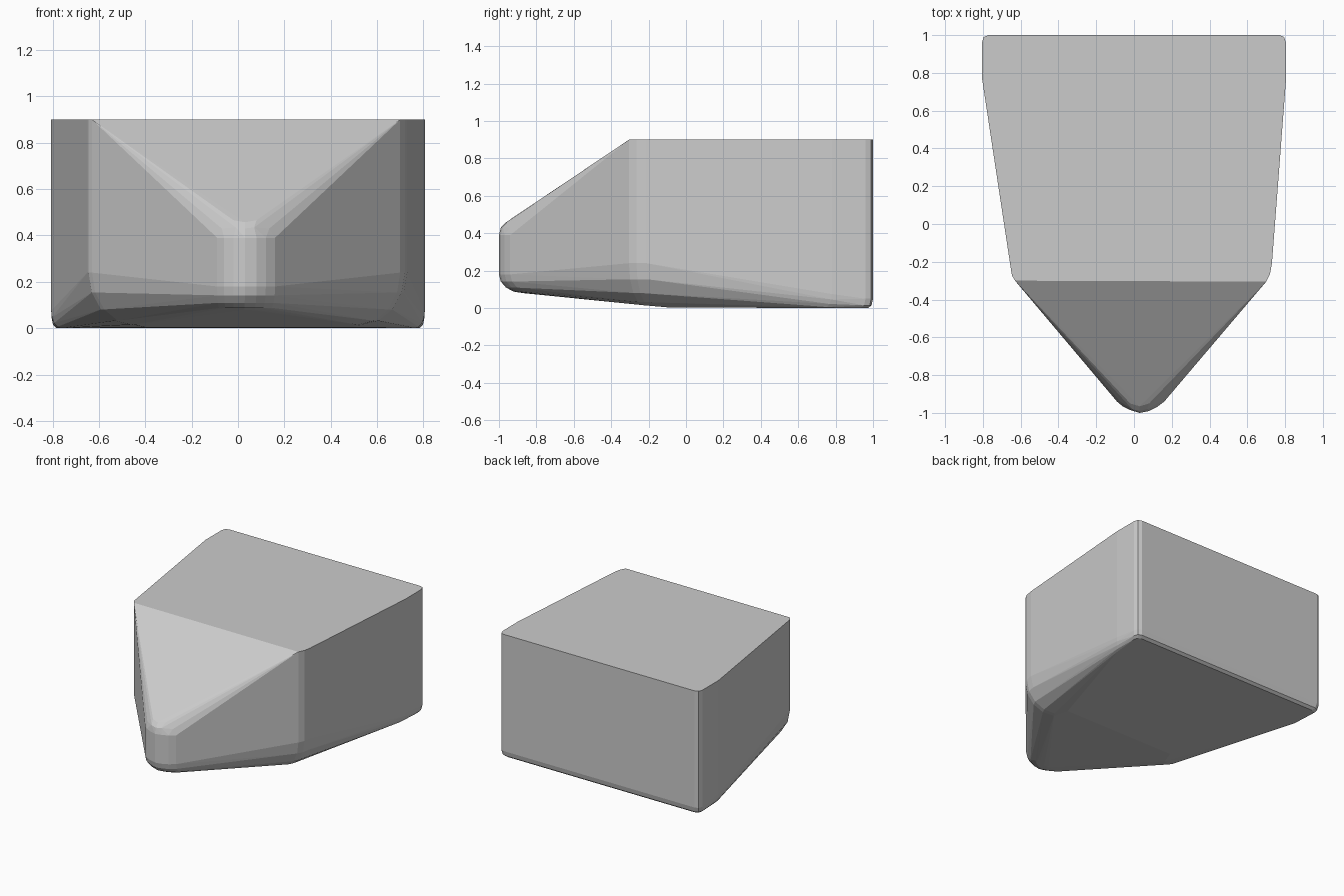
import bpy, bmesh, math

if "Cube" in bpy.data.objects:
    bpy.data.objects.remove(bpy.data.objects["Cube"])

points = []


def column(x, y, z_top, z_wall, inset, z_bottom, steps=4):
    """Vertical wall line whose foot curves inward under the body."""
    points.append((x, y, z_top))
    length = math.hypot(x, y)
    for i in range(steps + 1):
        t = i / steps * math.pi / 2
        d = inset * (1 - math.cos(t))
        z = z_bottom + (z_wall - z_bottom) * (1 - math.sin(t))
        points.append((x - x / length * d, y - y / length * d, z))


# Back corners, rounded in plan
for s in (-1, 1):
    for x, y in ((0.77, 1.0), (0.795, 0.99), (0.805, 0.96)):
        column(s * x, y, 0.9, 0.05, 0.035, 0.0, 2)
    column(s * 0.806, 0.78, 0.9, 0.075, 0.06, 0.0)

# Shoulder corners, slightly uneven left to right
for x, y in ((-0.65, -0.25), (-0.645, -0.275), (-0.63, -0.30)):
    column(x, y, 0.9, 0.24, 0.20, 0.015)
for x, y in ((0.73, -0.21), (0.72, -0.265), (0.70, -0.305)):
    column(x, y, 0.9, 0.24, 0.20, 0.015)

# Rounded nose
for x, y in ((-0.09, -0.94), (-0.06, -0.965), (-0.02, -0.985), (0.03, -1.0),
             (0.08, -0.99), (0.12, -0.97), (0.16, -0.94)):
    column(x, y, 0.39, 0.18, 0.13, 0.08)

# Softened top of the nose, running into the sloped front
points += [(-0.02, -0.95, 0.466), (0.08, -0.95, 0.466), (0.03, -0.965, 0.457),
           (-0.07, -0.943, 0.43), (0.135, -0.943, 0.43),
           (-0.01, -0.98, 0.435), (0.07, -0.98, 0.435), (0.03, -0.99, 0.43)]

# Front edge of the flat underside
points += [(-0.40, -0.10, 0.004), (0.50, -0.10, 0.004)]

# Solid skin around all the profile points
bm = bmesh.new()
for p in points:
    bm.verts.new(p)
result = bmesh.ops.convex_hull(bm, input=bm.verts[:])
loose = {g for g in result["geom_interior"] + result["geom_unused"]
         if isinstance(g, bmesh.types.BMVert)}
bmesh.ops.delete(bm, geom=list(loose), context='VERTS')
bmesh.ops.dissolve_limit(bm, angle_limit=math.radians(1),
                         verts=bm.verts[:], edges=bm.edges[:])
bmesh.ops.recalc_face_normals(bm, faces=bm.faces[:])

mesh = bpy.data.meshes.new("wedge_body")
bm.to_mesh(mesh)
bm.free()
body = bpy.data.objects.new("wedge_body", mesh)
bpy.context.collection.objects.link(body)
